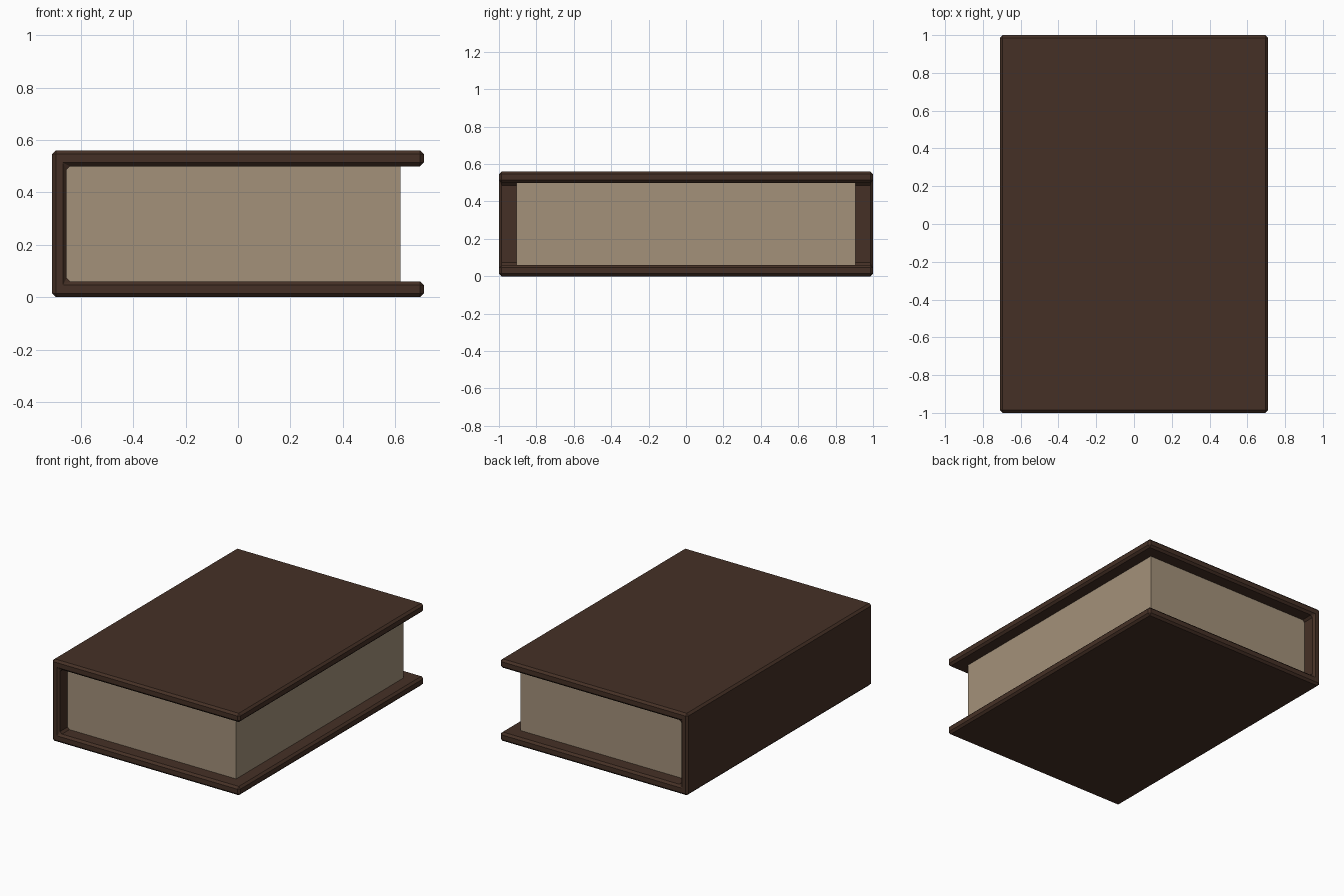
import bpy, bmesh

if "Cube" in bpy.data.objects:
    bpy.data.objects.remove(bpy.data.objects["Cube"])


def material(name, rgb):
    m = bpy.data.materials.new(name)
    m.diffuse_color = (*rgb, 1)
    m.use_nodes = True
    m.node_tree.nodes["Principled BSDF"].inputs["Base Color"].default_value = m.diffuse_color
    return m


def extrude_profile(name, points, y0, y1, mat, bevel=0):
    """Extrude an x-z outline from y0 to y1, optionally chamfering all edges."""
    bm = bmesh.new()
    face = bm.faces.new([bm.verts.new((x, y0, z)) for x, z in points])
    new = bmesh.ops.extrude_face_region(bm, geom=[face])["geom"]
    verts = [v for v in new if isinstance(v, bmesh.types.BMVert)]
    bmesh.ops.translate(bm, verts=verts, vec=(0, y1 - y0, 0))
    bmesh.ops.recalc_face_normals(bm, faces=bm.faces)
    if bevel:
        bmesh.ops.bevel(bm, geom=list(bm.edges), offset=bevel, segments=1,
                        profile=0.5, affect='EDGES')
    mesh = bpy.data.meshes.new(name)
    bm.to_mesh(mesh)
    bm.free()
    mesh.materials.append(mat)
    obj = bpy.data.objects.new(name, mesh)
    bpy.context.collection.objects.link(obj)
    return obj


leather = material("dark brown leather", (0.060, 0.030, 0.019))
paper = material("aged paper", (0.37, 0.285, 0.195))

# Cover: two boards joined by the spine, as one C-shaped outline
W, H, T, S = 0.71, 0.56, 0.06, 0.655
cover = [(-W, 0), (W, 0), (W, T), (-S, T),
         (-S, H - T), (W, H - T), (W, H), (-W, H)]
extrude_profile("cover", cover, -1, 1, leather, 0.014)

# Page block, set back from the board edges
pages = [(-S - 0.005, T - 0.002), (0.62, T - 0.002),
         (0.62, H - T + 0.002), (-S - 0.005, H - T + 0.002)]
extrude_profile("page_block", pages, -0.905, 0.905, paper)
